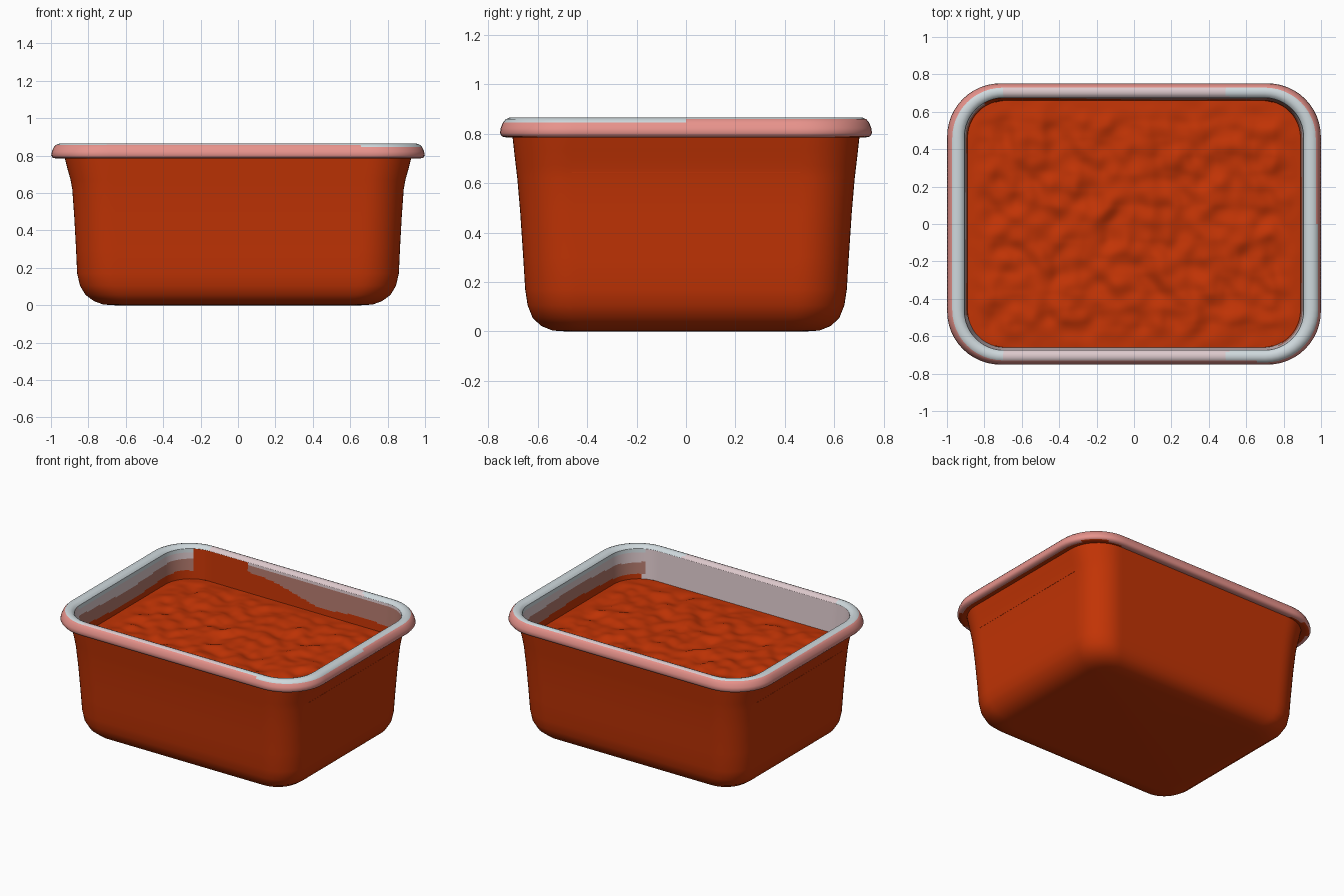
import bpy, bmesh, math
from mathutils import Vector, noise

if "Cube" in bpy.data.objects:
    bpy.data.objects.remove(bpy.data.objects["Cube"])


def material(name, rgb):
    m = bpy.data.materials.new(name)
    m.diffuse_color = (*rgb, 1)
    m.use_nodes = True
    m.node_tree.nodes["Principled BSDF"].inputs["Base Color"].default_value = m.diffuse_color
    return m


ORANGE, PINK, GREY, BLUSH, BROWN = range(5)
MATS = [material("burnt orange", (0.54, 0.034, 0.0015)),
        material("salmon pink", (0.80, 0.29, 0.26)),
        material("pale grey", (0.62, 0.69, 0.72)),
        material("blush grey", (0.72, 0.58, 0.60)),
        material("dusty brown", (0.44, 0.19, 0.15))]


def build(name, bm, rule):
    """Colour the faces by rule and make a smooth object."""
    bm.normal_update()
    for f in bm.faces:
        f.smooth = True
        f.material_index = rule(f.calc_center_median(), f.normal)
    me = bpy.data.meshes.new(name)
    bm.to_mesh(me)
    bm.free()
    for m in MATS:
        me.materials.append(m)
    ob = bpy.data.objects.new(name, me)
    bpy.context.collection.objects.link(ob)


def rounded_rect(hx, hy, r, z, arc=12, nx=60, ny=44):
    """Points of a rounded rectangle, counter-clockwise, same count for any size."""
    pts = []
    corners = [(1, -1, -90, ny), (1, 1, 0, nx), (-1, 1, 90, ny), (-1, -1, 180, nx)]
    for i, (sx, sy, a0, n) in enumerate(corners):
        cx, cy = sx * (hx - r), sy * (hy - r)
        for k in range(arc + 1):
            a = math.radians(a0 + 90 * k / arc)
            pts.append(Vector((cx + r * math.cos(a), cy + r * math.sin(a), z)))
        # straight side up to the next corner
        tx, ty, ta, _ = corners[(i + 1) % 4]
        ta = math.radians(ta)
        end = Vector((tx * (hx - r) + r * math.cos(ta), ty * (hy - r) + r * math.sin(ta), z))
        start = pts[-1].copy()
        pts += [start.lerp(end, k / n) for k in range(1, n)]
    return pts


def loft(name, profile, rule, cap_first=False):
    """Skin rounded rectangles given as (half x, half y, radius, z)."""
    bm = bmesh.new()
    rings = [[bm.verts.new(v) for v in rounded_rect(*p)] for p in profile]
    n = len(rings[0])
    for a, b in zip(rings, rings[1:]):
        for i in range(n):
            j = (i + 1) % n
            bm.faces.new((a[i], a[j], b[j], b[i]))
    if cap_first:
        bm.faces.new(rings[0][::-1])
    build(name, bm, rule)


# Tub outside: soft bottom edge, slight taper, flare under the rim
loft("tub_body", [(0.66, 0.48, 0.10, 0.0), (0.72, 0.54, 0.13, 0.004), (0.77, 0.585, 0.16, 0.022),
                  (0.815, 0.62, 0.18, 0.055), (0.845, 0.64, 0.19, 0.105), (0.86, 0.65, 0.20, 0.17),
                  (0.866, 0.658, 0.20, 0.30), (0.876, 0.670, 0.20, 0.48), (0.886, 0.682, 0.20, 0.62),
                  (0.895, 0.688, 0.205, 0.67), (0.912, 0.695, 0.215, 0.73), (0.928, 0.702, 0.225, 0.795)],
     lambda c, n: ORANGE, cap_first=True)


# Rolled rim: pink outside, grey top with blush along the long sides
def rim_colour(c, n):
    if n.z < -0.6:
        return ORANGE if abs(c.x) < 0.945 and abs(c.y) < 0.712 else PINK
    outward = n.x * c.x + n.y * c.y > 0
    grey_end = c.x > 0.66 and c.y < 0
    if outward and n.z < (0.6 if grey_end else 0.84):
        return PINK
    if abs(c.y) > 0.6 and -0.7 < c.x < 0.5:
        return BLUSH
    return GREY


loft("rim", [(0.925, 0.70, 0.225, 0.79), (0.965, 0.725, 0.26, 0.784), (0.99, 0.744, 0.28, 0.788),
             (0.999, 0.752, 0.285, 0.802), (0.995, 0.749, 0.285, 0.822), (0.985, 0.740, 0.28, 0.845),
             (0.972, 0.729, 0.27, 0.858), (0.955, 0.715, 0.255, 0.864), (0.935, 0.699, 0.235, 0.864),
             (0.918, 0.685, 0.22, 0.858), (0.907, 0.675, 0.21, 0.845)], rim_colour)


# Inner wall with uneven smeared patches above the filling
def wall_colour(c, n):
    wave = 0.012 * math.sin(9 * c.x + 5 * c.y)
    if c.y < -0.5 and c.x < 0.78:                 # front side, fully pale
        return BLUSH
    if c.y > 0.6 and c.x > -0.8:                  # back side, bare left, smear right
        low = 0.69 + 0.16 * max(0, 0.2 - c.x)
        if c.x < -0.4 or c.z < low + wave:
            return ORANGE
        return BLUSH if c.z > 0.825 else BROWN
    if c.z > 0.765 + wave:                        # short sides
        return GREY if c.z > 0.82 else BLUSH
    return BROWN if c.z > 0.685 + wave else ORANGE


wall = []
for k in range(25):
    t = k / 24
    wall.append((0.907 - 0.017 * t, 0.675 - 0.015 * t, 0.21 - 0.01 * t, 0.845 - 0.205 * t))
loft("inner_wall", wall, wall_colour)

# Lumpy filling, low at the wall, as a grid fitted to the rounded outline
HX, HY, R, NX, NY = 0.891, 0.661, 0.20, 150, 110
bm = bmesh.new()
rows = []
for j in range(NY + 1):
    y = HY * (2 * j / NY - 1)
    over = max(0, abs(y) - (HY - R))
    half = HX - R + math.sqrt(max(0, R * R - over * over))
    row = []
    for i in range(NX + 1):
        x = half * (2 * i / NX - 1)
        edge = max(0, min(1, (half - abs(x)) / 0.14, (HY - abs(y)) / 0.14))
        p = Vector((x, y, 0))
        z = 0.640 + edge * (0.008 + 0.020 * noise.noise(p * 6)
                            + 0.018 * noise.noise(p * 11 + Vector((3, 7, 2))))
        row.append(bm.verts.new((x, y, z)))
    rows.append(row)
for a, b in zip(rows, rows[1:]):
    for i in range(NX):
        bm.faces.new((a[i], a[i + 1], b[i + 1], b[i]))
build("filling", bm, lambda c, n: ORANGE)
